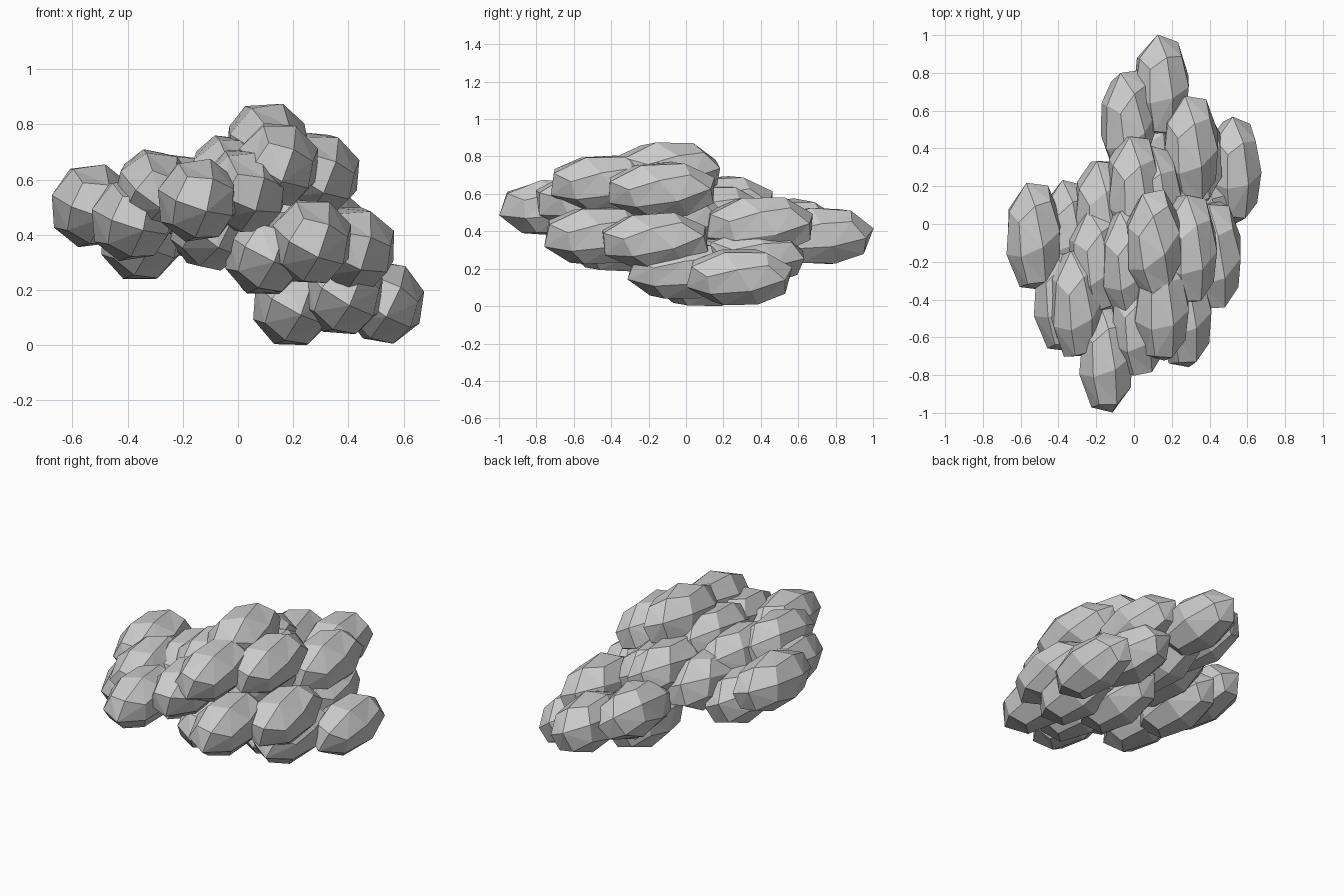
import bpy, bmesh, random
from math import radians
from mathutils import Euler, Vector

if "Cube" in bpy.data.objects:
    bpy.data.objects.remove(bpy.data.objects["Cube"])

random.seed(4)

# Centres of the elongated berries (x, y, z)
centres = [
    # left wing
    (-.53, -.065, .505), (-.385, -.39, .455), (-.305, -.42, .56), (-.35, -.05, .39),
    (-.145, -.715, .525), (-.10, -.30, .42), (-.17, .05, .47), (-.20, -.20, .54),
    # upper crown
    (.025, -.52, .56), (.145, -.44, .655), (.105, -.10, .725), (.295, -.13, .62),
    (-.035, -.20, .61), (.0, .18, .545), (.11, .13, .49), (.20, -.05, .47),
    # lower right
    (.10, -.36, .335), (.265, -.475, .375), (.42, -.165, .35), (.20, .10, .15),
    (.38, -.03, .19), (.53, .285, .155), (.32, .35, .26),
    # back
    (.30, .395, .43), (.145, .72, .375), (-.03, .53, .425), (.10, .35, .32),
]
HALF = Vector((.145, .283, .15))


def add_berry(name, centre):
    """Coarse rounded cube, turned a little, then stretched front to back."""
    bm = bmesh.new()
    bmesh.ops.create_cube(bm, size=2)
    bmesh.ops.subdivide_edges(bm, edges=bm.edges[:], cuts=1, use_grid_fill=True)
    turn = Euler([radians(random.uniform(12, 30)) for _ in range(3)]).to_matrix()
    for v in bm.verts:
        v.co = turn @ v.co.normalized()
    # Fit to the common berry size
    for axis in range(3):
        reach = max(abs(v.co[axis]) for v in bm.verts)
        for v in bm.verts:
            v.co[axis] *= HALF[axis] / reach
    bmesh.ops.triangulate(bm, faces=bm.faces[:])
    mesh = bpy.data.meshes.new(name)
    bm.to_mesh(mesh)
    bm.free()
    berry = bpy.data.objects.new(name, mesh)
    berry.location = centre
    bpy.context.collection.objects.link(berry)


# Cluster
for i, c in enumerate(centres):
    add_berry(f"berry_{i + 1}", c)
